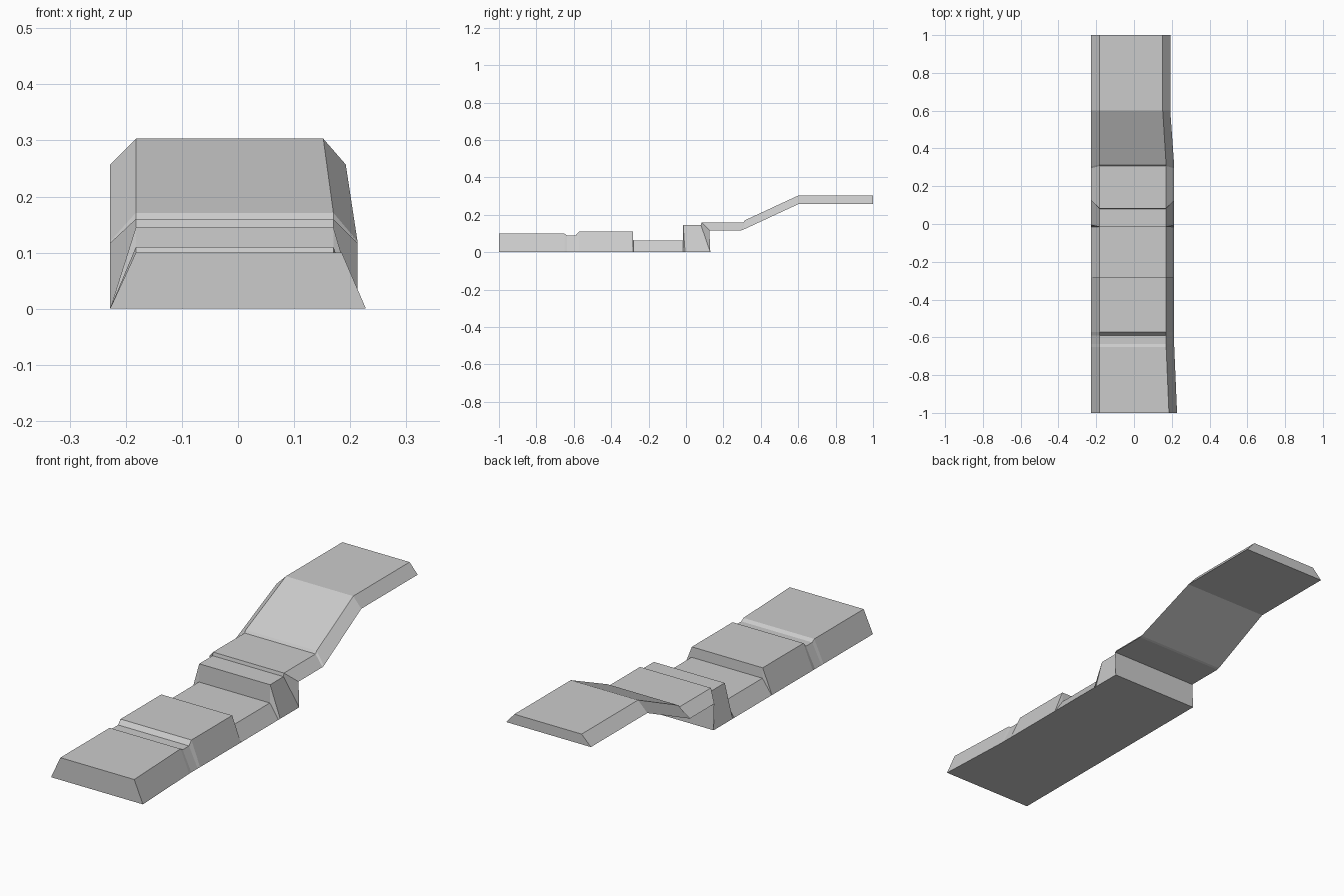
import bpy, bmesh

# Bevelled stepped strip, lofted from trapezoid sections along y.
LEFT_TOP, LEFT_BOTTOM = -0.182, -0.228

# (top y, top z, right top x, bottom y, bottom z, right bottom x)
SECTIONS = [
    # low front slab
    (-1.0, 0.10, 0.185, -1.0, 0.0, 0.228),
    (-0.65, 0.10, 0.17, -0.65, 0.0, 0.213),
    # shallow groove
    (-0.635, 0.09, 0.17, -0.635, 0.0, 0.213),
    (-0.59, 0.09, 0.17, -0.59, 0.0, 0.213),
    # second slab
    (-0.573, 0.11, 0.17, -0.573, 0.0, 0.213),
    (-0.284, 0.11, 0.17, -0.284, 0.0, 0.213),
    # sunken tread
    (-0.282, 0.064, 0.17, -0.282, 0.0, 0.213),
    (-0.017, 0.064, 0.17, -0.017, 0.0, 0.213),
    # raised block with slanted rear corners
    (-0.015, 0.145, 0.17, -0.005, 0.0, 0.213),
    (0.08, 0.145, 0.17, 0.13, 0.0, 0.213),
    # landing
    (0.083, 0.16, 0.17, 0.125, 0.117, 0.213),
    (0.307, 0.16, 0.17, 0.295, 0.117, 0.213),
    # ramp
    (0.315, 0.171, 0.17, 0.305, 0.12, 0.213),
    (0.6, 0.303, 0.152, 0.6, 0.257, 0.192),
    # upper platform
    (1.0, 0.303, 0.152, 1.0, 0.257, 0.192),
]

bm = bmesh.new()
rings = []
for yt, zt, xt, yb, zb, xb in SECTIONS:
    corners = [(LEFT_BOTTOM, yb, zb), (xb, yb, zb), (xt, yt, zt), (LEFT_TOP, yt, zt)]
    rings.append([bm.verts.new(c) for c in corners])

# end caps and walls between neighbouring sections
bm.faces.new(rings[0])
bm.faces.new(rings[-1][::-1])
for a, b in zip(rings, rings[1:]):
    for i in range(4):
        j = (i + 1) % 4
        bm.faces.new((a[i], b[i], b[j], a[j]))
bmesh.ops.recalc_face_normals(bm, faces=bm.faces[:])

mesh = bpy.data.meshes.new("stepped_ramp")
bm.to_mesh(mesh)
bm.free()
ramp = bpy.data.objects.new("stepped_ramp", mesh)
bpy.context.collection.objects.link(ramp)
